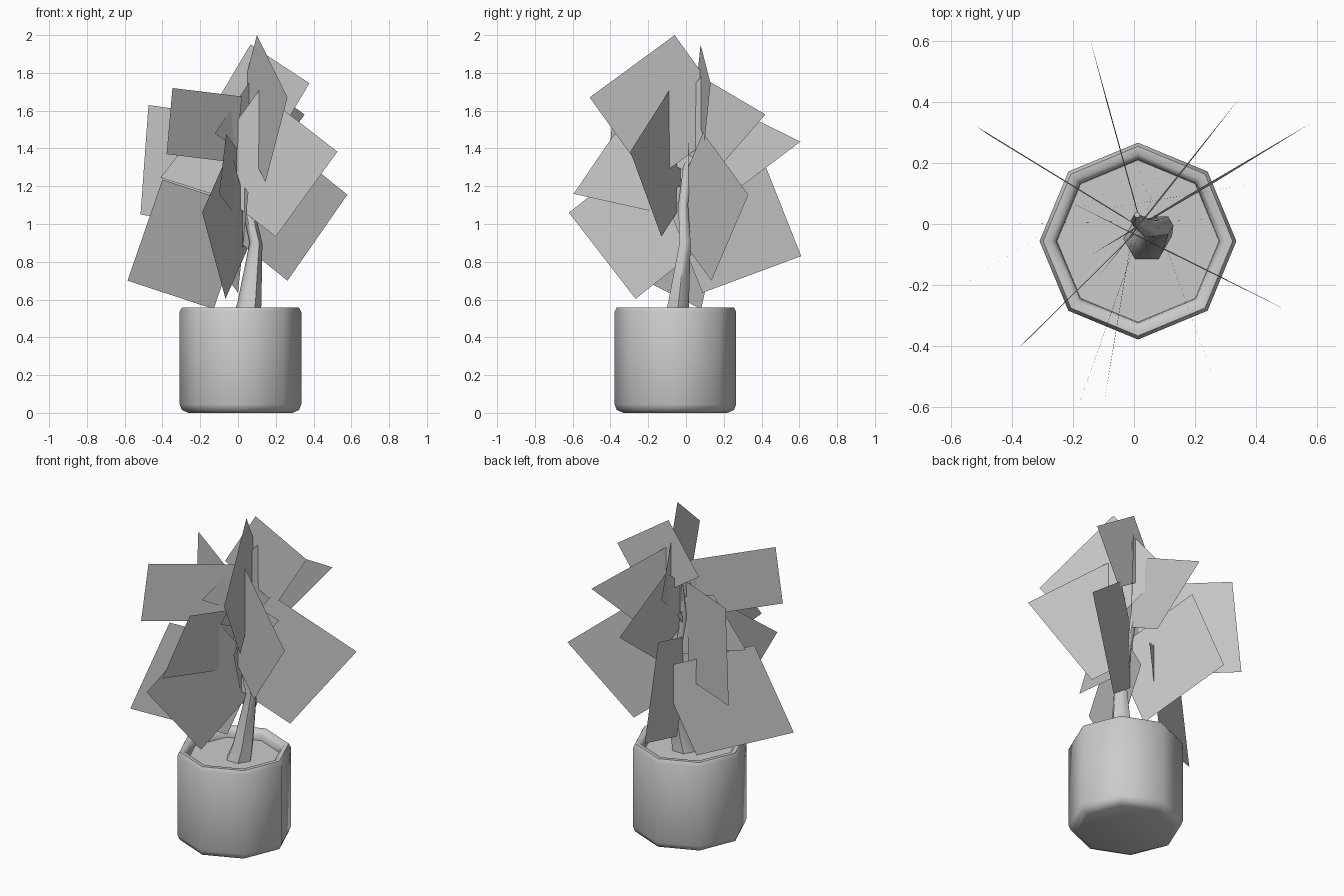
import bpy, bmesh, math
from mathutils import Vector

if "Cube" in bpy.data.objects:
    bpy.data.objects.remove(bpy.data.objects["Cube"])


def make_object(name, bm, smooth=False, angle=50):
    mesh = bpy.data.meshes.new(name)
    bm.to_mesh(mesh)
    bm.free()
    ob = bpy.data.objects.new(name, mesh)
    bpy.context.collection.objects.link(ob)
    if smooth:
        bpy.ops.object.select_all(action='DESELECT')
        ob.select_set(True)
        bpy.context.view_layer.objects.active = ob
        bpy.ops.object.shade_smooth_by_angle(angle=math.radians(angle))
    return ob


def skin_rings(bm, rings):
    """Bridge successive vertex rings and cap both ends."""
    n = len(rings[0])
    for a, b in zip(rings, rings[1:]):
        for i in range(n):
            j = (i + 1) % n
            bm.faces.new((a[i], a[j], b[j], b[i]))
    bm.faces.new(rings[0][::-1])
    bm.faces.new(rings[-1])
    bmesh.ops.recalc_face_normals(bm, faces=bm.faces)


def ring(bm, centre, radius, n):
    return [bm.verts.new((centre[0] + radius * math.cos(2 * math.pi * i / n),
                          centre[1] + radius * math.sin(2 * math.pi * i / n),
                          centre[2])) for i in range(n)]


# Octagonal pot with rounded rim; the last ring closes as the soil
bm = bmesh.new()
profile = [(.275, 0), (.31, .015), (.322, .045), (.322, .535),
           (.31, .558), (.285, .558), (.267, .535), (.265, .50)]
skin_rings(bm, [ring(bm, (.013, -.056, z), r, 8) for r, z in profile])
make_object("pot", bm, True, 60)

# Bent, tapering trunk
bm = bmesh.new()
path = [((.04, -.05, .49), .078), ((.06, -.04, .58), .064), ((.095, -.005, .90), .034),
        ((.05, -.015, 1.10), .03), ((.01, .01, 1.35), .022), ((.01, .03, 1.55), .01)]
skin_rings(bm, [ring(bm, c, r, 6) for c, r in path])
make_object("trunk", bm, True, 60)

# Upright foliage cards: a corner and its two neighbours, fourth corner follows
cards = [
    ((.262, -.51, 1.67), (.10, -.06, 2.0), (.145, -.186, 1.22)),
    ((.526, -.295, 1.383), (.20, -.13, .933), (.11, -.09, 1.706)),
    ((.066, .077, 1.95), (.378, .13, 1.745), (-.12, .045, 1.637)),
    ((-.347, -.378, 1.72), (-.378, -.405, 1.37), (.02, -.015, 1.675)),
    ((-.474, .29, 1.63), (-.516, .32, 1.05), (0, 0, 1.56)),
    ((-.585, -.216, .70), (-.40, -.096, 1.235), (-.129, .08, .55)),
    ((-.19, -.62, 1.06), (-.066, -.267, .604), (-.04, -.19, 1.40)),
    ((-.10, -.595, 1.16), (-.063, -.38, 1.475), (-.025, -.145, 1.06)),
    ((.352, .42, 1.58), (.08, .08, 1.78), (.15, .16, 1.28)),
    ((.579, .33, 1.155), (.262, .135, .70), (.17, .09, 1.484)),
    ((-.145, .61, .83), (0, .087, .636), (-.09, .40, 1.36)),
    ((.03, .606, 1.436), (.03, .15, 1.66), (.03, .24, 1.16)),
    ((-.41, 0, 1.245), (-.19, .005, 1.53), (.05, .01, 1.10)),
]
for k, (a, b, c) in enumerate(cards):
    a, b, c = Vector(a), Vector(b), Vector(c)
    bm = bmesh.new()
    bm.faces.new([bm.verts.new(p) for p in (a, b, b + c - a, c)])
    make_object(f"foliage_{k + 1:02d}", bm)
